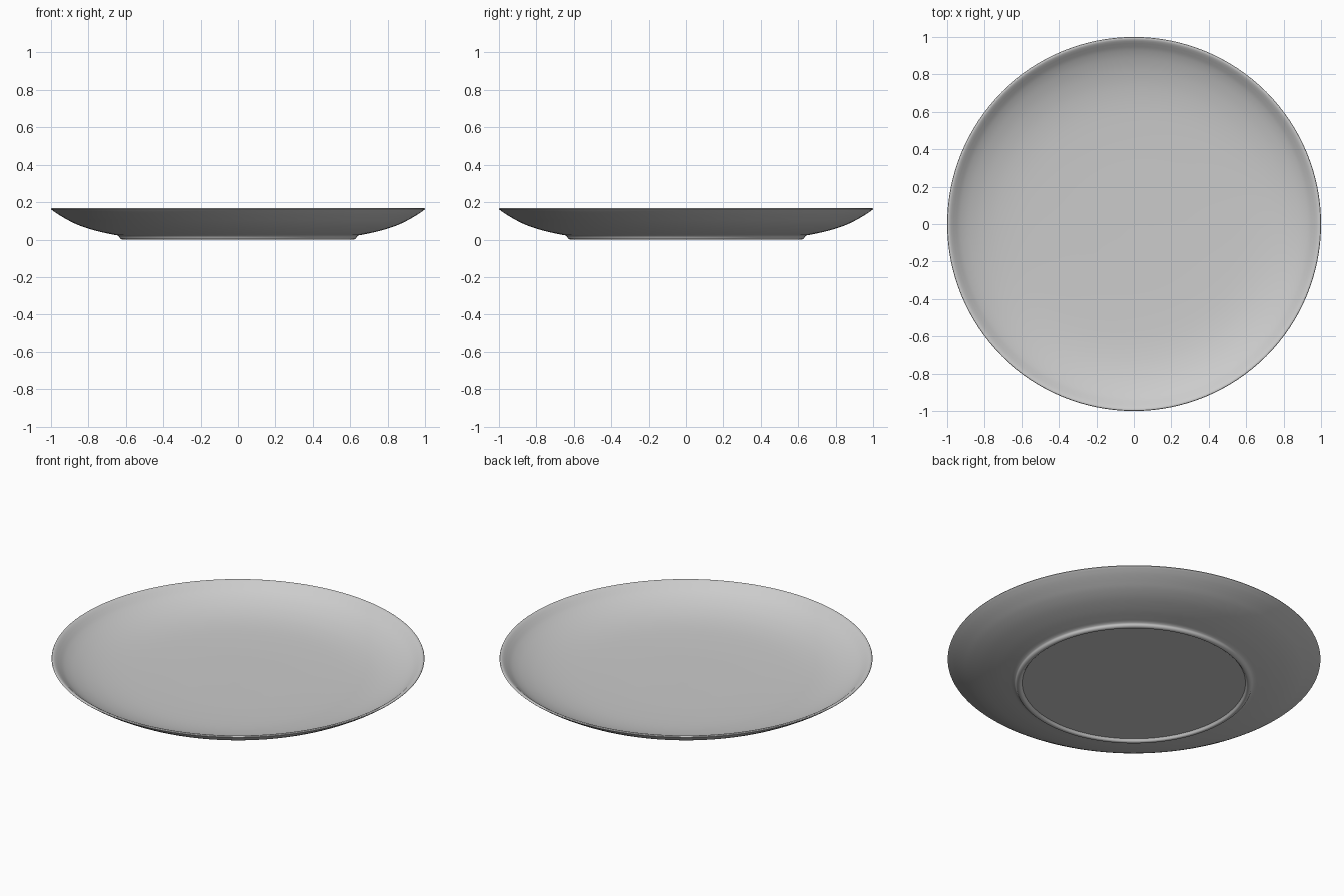
import bpy, bmesh, math
from mathutils import Vector

if "Cube" in bpy.data.objects:
    bpy.data.objects.remove(bpy.data.objects["Cube"])


def smooth_path(points, steps=5):
    """Catmull-Rom interpolation through (radius, height) points."""
    p = [Vector(q) for q in points]
    p = [2 * p[0] - p[1]] + p + [2 * p[-1] - p[-2]]
    out = []
    for a, b, c, d in zip(p, p[1:], p[2:], p[3:]):
        for i in range(steps):
            t = i / steps
            out.append(0.5 * (2 * b + (c - a) * t + (2 * a - 5 * b + 4 * c - d) * t * t
                              + (3 * b - a - 3 * c + d) * t ** 3))
    return out + [p[-2]]


def lathe(name, profile, segments=128):
    """Revolve a profile that starts and ends on the axis."""
    bm = bmesh.new()
    rings = []
    for r, z in profile:
        if r < 1e-5:
            rings.append([bm.verts.new((0, 0, z))] * segments)
        else:
            rings.append([bm.verts.new((r * math.cos(k * math.tau / segments),
                                        r * math.sin(k * math.tau / segments), z))
                          for k in range(segments)])
    for lo, hi in zip(rings, rings[1:]):
        for k in range(segments):
            n = (k + 1) % segments
            quad = list(dict.fromkeys((lo[k], lo[n], hi[n], hi[k])))
            bm.faces.new(quad)
    bmesh.ops.recalc_face_normals(bm, faces=bm.faces)
    mesh = bpy.data.meshes.new(name)
    bm.to_mesh(mesh)
    bm.free()
    obj = bpy.data.objects.new(name, mesh)
    bpy.context.collection.objects.link(obj)
    bpy.context.view_layer.objects.active = obj
    obj.select_set(True)
    bpy.ops.object.shade_smooth_by_angle(angle=math.radians(40))
    return obj


# Recessed underside and rounded foot ring
underside = [(0, 0.015), (0.3, 0.015), (0.598, 0.015)]
foot = smooth_path([(0.602, 0.010), (0.607, 0.003), (0.615, 0.0), (0.625, 0.002),
                    (0.632, 0.008), (0.637, 0.017), (0.648, 0.023)], 3)

# Flared outer wall, rounded lip, then the shallow dish inside
wall = smooth_path([(0.66, 0.025), (0.74, 0.042), (0.82, 0.065), (0.88, 0.089),
                    (0.925, 0.113), (0.965, 0.137), (0.995, 0.158)])
lip = smooth_path([(1.0, 0.163), (0.997, 0.168), (0.988, 0.168), (0.978, 0.163)], 4)
dish = smooth_path([(0.965, 0.152), (0.93, 0.126), (0.88, 0.101), (0.81, 0.077),
                    (0.72, 0.058), (0.6, 0.046), (0.4, 0.039), (0.2, 0.037), (0, 0.036)])

lathe("plate", underside + foot + wall + lip + dish)
